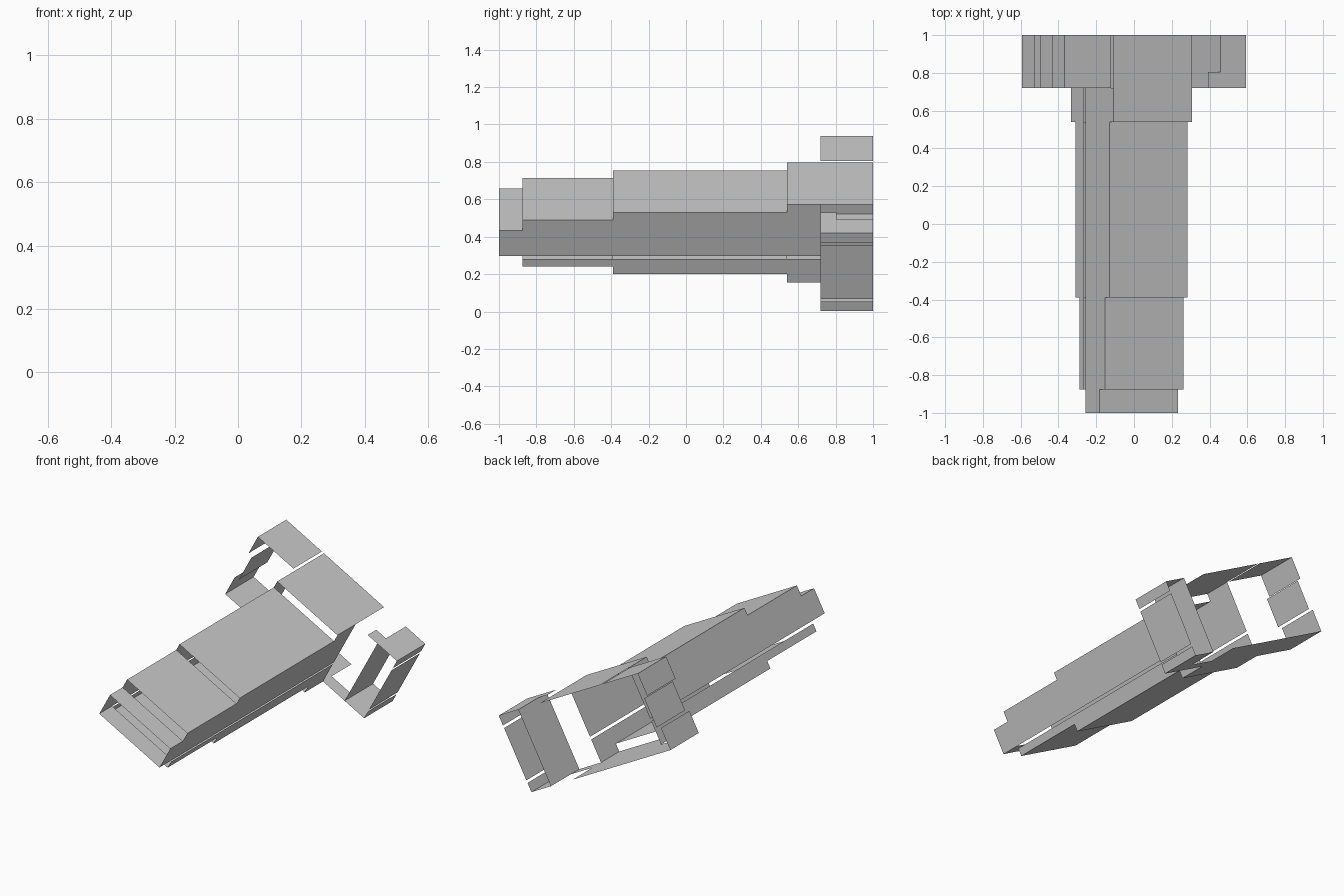
import bpy, math

if "Cube" in bpy.data.objects:
    bpy.data.objects.remove(bpy.data.objects["Cube"])

# The whole body is open sheet metal running along y, with its cross-section
# rolled about the y axis. (u, v) are the rolled cross-section coordinates.
CX, CZ, ROLL = -0.0125, 0.477, math.radians(28.4)
C, S = math.cos(ROLL), math.sin(ROLL)


def place(u, v, y):
    return (CX + C * u + S * v, y, CZ - S * u + C * v)


def sheets(name, lines, y0, y1):
    """Extrude a list of (u, v) polylines along y as one open object."""
    verts, faces = [], []
    for line in lines:
        for a, b in zip(line, line[1:]):
            n = len(verts)
            verts += [place(*a, y0), place(*b, y0), place(*b, y1), place(*a, y1)]
            faces.append((n, n + 1, n + 2, n + 3))
    mesh = bpy.data.meshes.new(name)
    mesh.from_pydata(verts, [], faces)
    mesh.validate()
    obj = bpy.data.objects.new(name, mesh)
    bpy.context.collection.objects.link(obj)
    return obj


W = 0.236                 # half width of the barrel box
SLIT_TOP, SLIT_LOW = -0.0775, -0.094
T = 0.237                 # half height of the rear crossbar
LEFT, RIGHT, INNER = -0.531, 0.559, 0.406

# nose: closed thin box
h = 0.0775
sheets("nose_box", [[(-W, -h), (-W, h), (W, h), (W, -h), (-W, -h)]], -1.0, -0.875)

# stepped barrel: upper and lower shells with a slit between them
for name, h, y0, y1 in (("front_barrel", 0.142, -0.875, -0.39),
                        ("main_barrel", 0.188, -0.39, 0.54),
                        ("rear_collar", T, 0.54, 0.72)):
    sheets(name + "_upper_shell",
           [[(-W, SLIT_TOP), (-W, h), (W, h), (W, SLIT_TOP)]], y0, y1)
    sheets(name + "_lower_shell",
           [[(-W, SLIT_LOW), (-W, -h), (W, -h), (W, SLIT_LOW)]], y0, y1)

# rear crossbar: top and bottom over the barrel
sheets("crossbar_centre", [[(-W, T), (W, T)], [(-W, -T), (W, -T)]], 0.72, 1.0)

# left wing: hollow, with a recessed end panel
sheets("left_wing_plates",
       [[(-0.252, T), (LEFT, T), (LEFT, 0.1)],
        [(LEFT, -0.1), (LEFT, -T), (-W, -T)]], 0.72, 1.0)
sheets("left_wing_recess", [[(LEFT + 0.028, 0.09), (LEFT + 0.028, -0.09)]], 0.72, 1.0)

# right wing: box with an inner wall and a slitted end
sheets("right_wing_box",
       [[(RIGHT, 0.176), (RIGHT, T), (INNER, T), (INNER, -T), (RIGHT, -T), (RIGHT, -0.18)]],
       0.72, 1.0)
sheets("right_wing_end_panel", [[(RIGHT, 0.16), (RIGHT, -0.164)]], 0.72, 1.0)

# narrow bridge strips joining the right wing to the barrel
sheets("wing_bridge", [[(0.33, T), (INNER, T)], [(W, -T), (INNER, -T)]], 0.72, 0.805)
